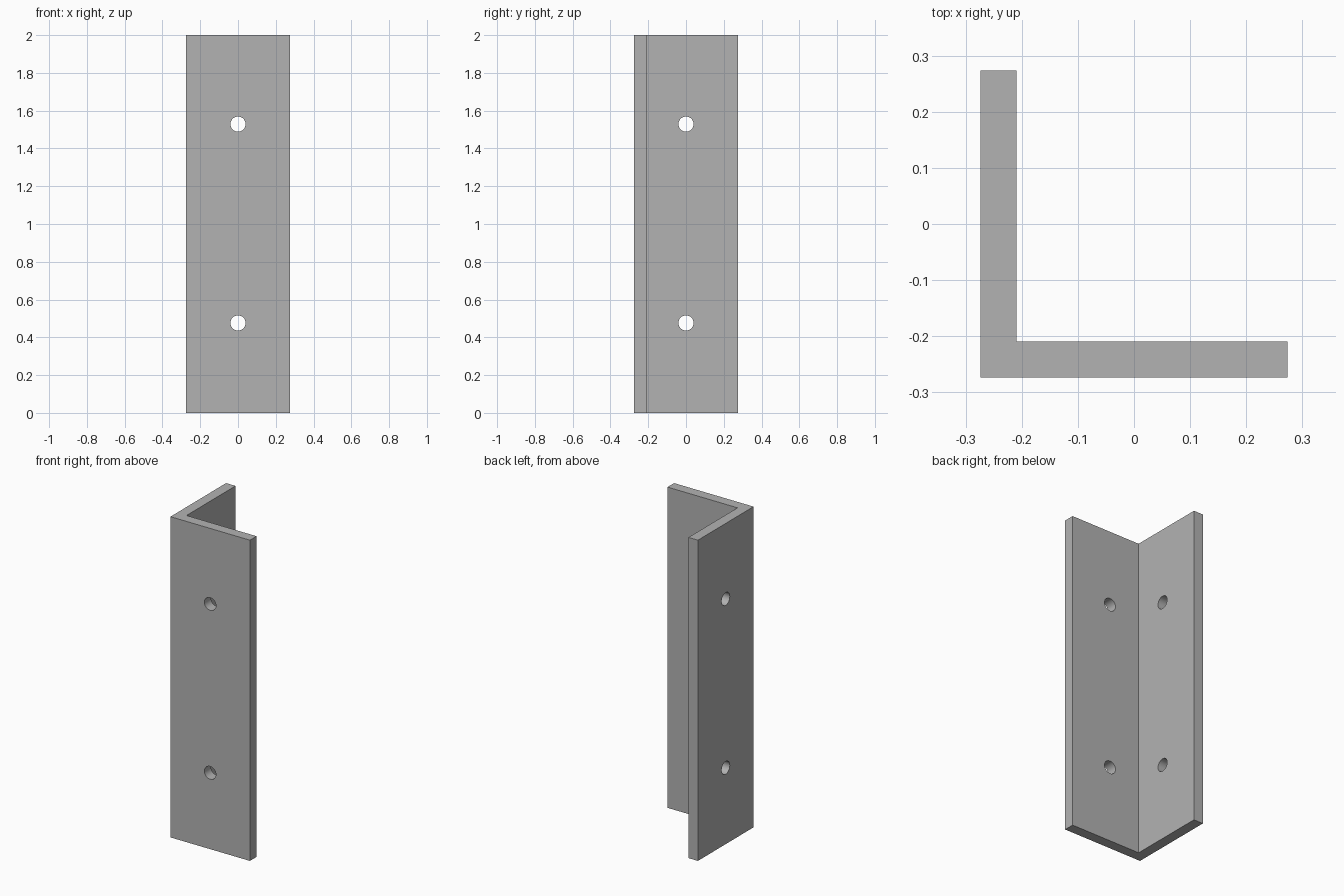
import bpy
import bmesh
import math
from mathutils import Matrix

cube = bpy.data.objects.get("Cube")
if cube:
    bpy.data.objects.remove(cube, do_unlink=True)

HALF = 0.274       # half of the leg width
THICK = 0.065      # plate thickness
HEIGHT = 2.0
HOLE_RADIUS = 0.04
HOLE_HEIGHTS = (0.476, 1.529)

# Plain grey metal
metal = bpy.data.materials.new("grey metal")
metal.use_nodes = True
grey = (0.45, 0.45, 0.45, 1)
metal.diffuse_color = grey
metal.node_tree.nodes["Principled BSDF"].inputs["Base Color"].default_value = grey


def make_object(name, bm):
    bmesh.ops.recalc_face_normals(bm, faces=bm.faces)
    mesh = bpy.data.meshes.new(name)
    bm.to_mesh(mesh)
    bm.free()
    mesh.materials.append(metal)
    obj = bpy.data.objects.new(name, mesh)
    bpy.context.collection.objects.link(obj)
    return obj


# Angle bracket: L profile extruded upwards
inner = THICK - HALF
profile = [(-HALF, -HALF), (HALF, -HALF), (HALF, inner),
           (inner, inner), (inner, HALF), (-HALF, HALF)]
bm = bmesh.new()
base = bm.faces.new([bm.verts.new((x, y, 0)) for x, y in profile])
extruded = bmesh.ops.extrude_face_region(bm, geom=[base], use_keep_orig=True)
top = [v for v in extruded["geom"] if isinstance(v, bmesh.types.BMVert)]
bmesh.ops.translate(bm, verts=top, vec=(0, 0, HEIGHT))
bracket = make_object("angle_bracket", bm)

# Bolt hole cutters: two through each leg
bm = bmesh.new()
plate_middle = THICK / 2 - HALF
for z in HOLE_HEIGHTS:
    for centre, axis in (((0, plate_middle, z), "X"), ((plate_middle, 0, z), "Y")):
        place = Matrix.Translation(centre) @ Matrix.Rotation(math.pi / 2, 4, axis)
        bmesh.ops.create_cone(bm, cap_ends=True, segments=32, radius1=HOLE_RADIUS,
                              radius2=HOLE_RADIUS, depth=THICK * 2, matrix=place)
cutter = make_object("bolt_hole_cutter", bm)
cutter.hide_render = True

# Cut the holes and discard the cutter
cut = bracket.modifiers.new("bolt_holes", "BOOLEAN")
cut.operation = "DIFFERENCE"
cut.solver = "EXACT"
cut.object = cutter
bpy.ops.object.select_all(action="DESELECT")
bracket.select_set(True)
bpy.context.view_layer.objects.active = bracket
bpy.ops.object.modifier_apply(modifier=cut.name)
bpy.data.objects.remove(cutter, do_unlink=True)

# Smooth hole walls, crisp plate edges
bpy.ops.object.shade_smooth_by_angle(angle=math.radians(30))
